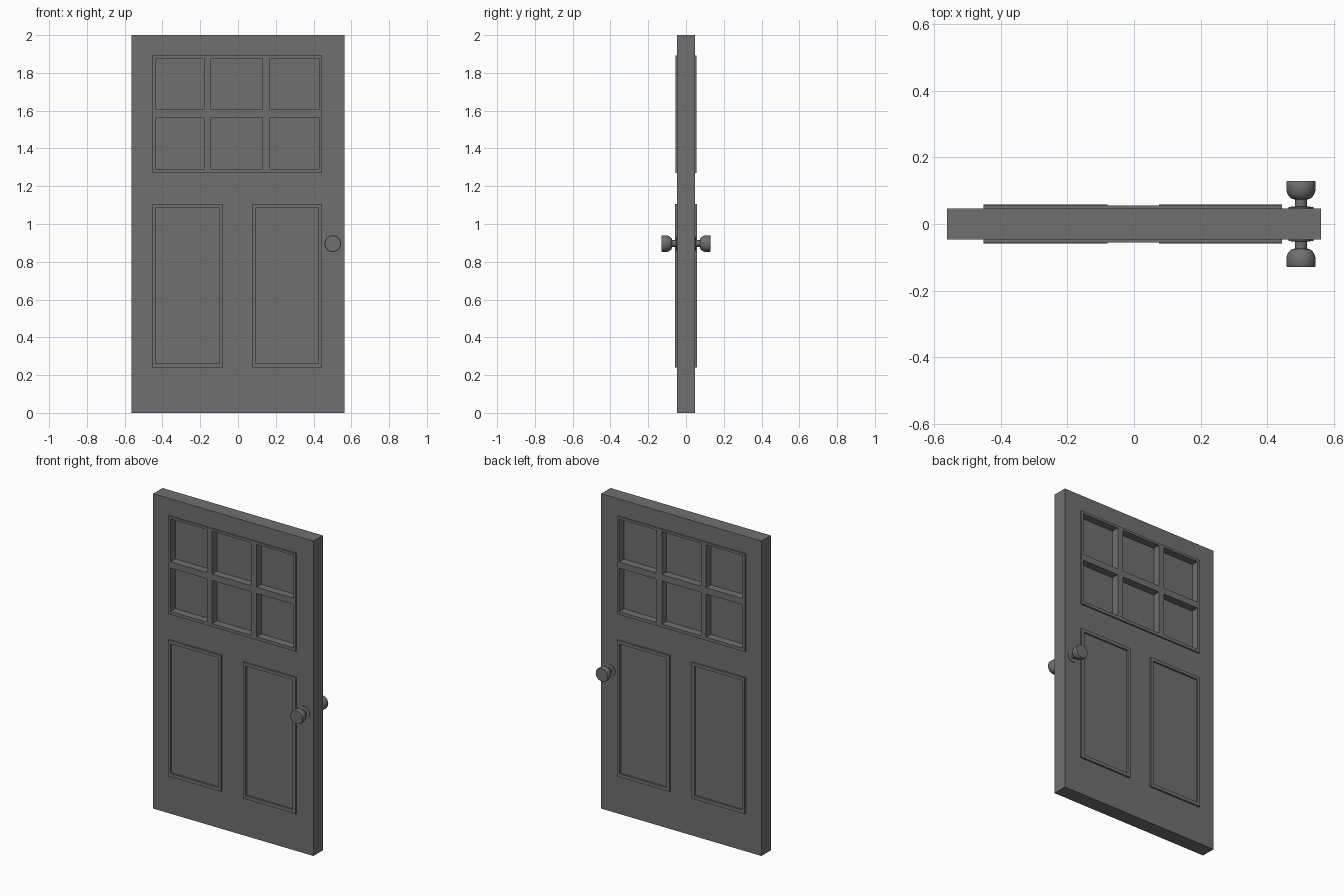
import bpy, bmesh, math
from mathutils import Matrix

cube = bpy.data.objects.get("Cube")
if cube:
    bpy.data.objects.remove(cube, do_unlink=True)

grey = bpy.data.materials.new("Dark grey")
grey.use_nodes = True
grey.diffuse_color = (0.16, 0.16, 0.16, 1)
grey.node_tree.nodes["Principled BSDF"].inputs["Base Color"].default_value = grey.diffuse_color


def finish(name, bm):
    bmesh.ops.recalc_face_normals(bm, faces=bm.faces)
    mesh = bpy.data.meshes.new(name)
    bm.to_mesh(mesh)
    bm.free()
    mesh.materials.append(grey)
    ob = bpy.data.objects.new(name, mesh)
    bpy.context.collection.objects.link(ob)
    return ob


def add_box(bm, x0, x1, y0, y1, z0, z1):
    size = Matrix.Diagonal((x1 - x0, y1 - y0, z1 - z0, 1))
    place = Matrix.Translation(((x0 + x1) / 2, (y0 + y1) / 2, (z0 + z1) / 2))
    bmesh.ops.create_cube(bm, size=1, matrix=place @ size)


def raised_sheet(name, xs, zs, depth, is_open):
    """Solid plate made from a grid of cells, leaving out the open cells."""
    bm = bmesh.new()
    rows = [[(bm.verts.new((x, -depth, z)), bm.verts.new((x, depth, z))) for x in xs] for z in zs]
    solid = lambda i, j: 0 <= i < len(xs) - 1 and 0 <= j < len(zs) - 1 and not is_open(i, j)
    for j in range(len(zs) - 1):
        for i in range(len(xs) - 1):
            if not solid(i, j):
                continue
            a, b, c, d = rows[j][i], rows[j][i + 1], rows[j + 1][i + 1], rows[j + 1][i]
            for side in (0, 1):
                bm.faces.new([v[side] for v in (a, b, c, d)])
            # Walls where the neighbouring cell is empty
            for p, q, ni, nj in ((a, b, i, j - 1), (b, c, i + 1, j), (c, d, i, j + 1), (d, a, i - 1, j)):
                if not solid(ni, nj):
                    bm.faces.new((p[0], q[0], q[1], p[1]))
    return finish(name, bm)


HALF_W, HALF_T, FRAME = 0.563, 0.047, 0.058
X0, X1 = -0.453, 0.445
pane_x = [-0.435, -0.18, -0.143, 0.13, 0.17, 0.43]
pane_z = [1.29, 1.565, 1.605, 1.877]
pane_cell = lambda i, j: i % 2 == 1 and j % 2 == 1

# Door slab and window lattice share the six openings
raised_sheet("door_slab", [-HALF_W] + pane_x + [HALF_W], [0] + pane_z + [2], HALF_T, pane_cell)
raised_sheet("window_lattice", [X0] + pane_x + [X1], [1.27] + pane_z + [1.892], FRAME - 0.002, pane_cell)

# Thin pane sheet inside the openings
bm = bmesh.new()
add_box(bm, pane_x[0] - 0.005, pane_x[-1] + 0.005, -0.008, 0.008, pane_z[0] - 0.005, pane_z[-1] + 0.005)
finish("window_panes", bm)

# Moulding around the lower panels
for name, left, right in (("right_panel_frame", X0, -0.08), ("left_panel_frame", 0.075, X1)):
    raised_sheet(name, [left, left + 0.02, right - 0.02, right],
                 [0.24, 0.262, 1.085, 1.105], FRAME, lambda i, j: i == 1 and j == 1)

# Turned knob with rose and neck on each face
profile = [(0, 0.04), (0.038, 0.04), (0.038, 0.051), (0.018, 0.053), (0.018, 0.074), (0.026, 0.075),
           (0.034, 0.081), (0.04, 0.09), (0.044, 0.102), (0.044, 0.126), (0.042, 0.129), (0, 0.129)]
for name, side in (("front_knob", -1), ("back_knob", 1)):
    bm = bmesh.new()
    verts = [bm.verts.new((r, side * y, 0)) for r, y in profile]
    edges = [bm.edges.new(pair) for pair in zip(verts, verts[1:])]
    bmesh.ops.spin(bm, geom=verts + edges, cent=(0, 0, 0), axis=(0, 1, 0),
                   angle=math.tau, steps=24, use_duplicate=False)
    bmesh.ops.remove_doubles(bm, verts=bm.verts, dist=0.0005)
    knob = finish(name, bm)
    knob.location = (0.502, 0, 0.896)
    bpy.ops.object.select_all(action='DESELECT')
    knob.select_set(True)
    bpy.context.view_layer.objects.active = knob
    bpy.ops.object.shade_smooth_by_angle(angle=math.radians(35))
